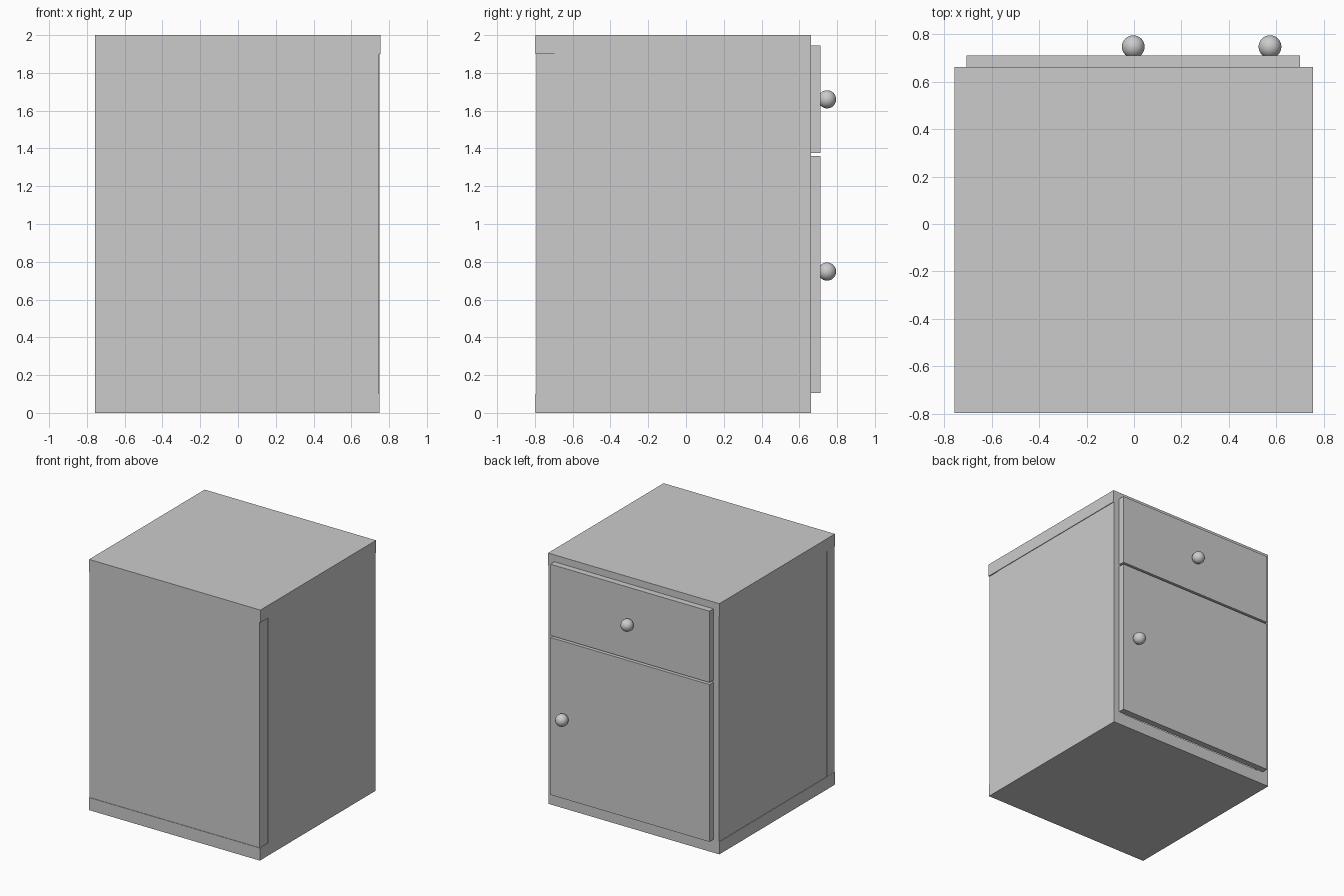
import bpy

if "Cube" in bpy.data.objects:
    bpy.data.objects.remove(bpy.data.objects["Cube"])


def box(name, x, y, z):
    """Axis-aligned box from (min, max) ranges."""
    bpy.ops.mesh.primitive_cube_add(
        size=1, location=[(a + b) / 2 for a, b in (x, y, z)])
    ob = bpy.context.object
    ob.name = name
    ob.scale = [b - a for a, b in (x, y, z)]
    bpy.ops.object.transform_apply(location=False, rotation=False, scale=True)
    return ob


def knob(name, x, z):
    bpy.ops.mesh.primitive_uv_sphere_add(
        segments=32, ring_count=16, radius=0.048, location=(x, 0.747, z))
    bpy.context.object.name = name
    bpy.ops.object.shade_smooth()


BACK, FRONT = -0.796, 0.661   # carcass depth
T = 0.1                       # board thickness

# Carcass boards: top overhangs slightly, back sits between the slabs
box("top_board", (-0.757, 0.755), (BACK, FRONT), (2 - T, 2))
box("bottom_board", (-0.757, 0.75), (BACK, FRONT), (0, T))
box("left_side", (-0.753, -0.653), (BACK + T, FRONT), (T, 2 - T))
box("right_side", (0.65, 0.75), (BACK + T, FRONT), (T, 2 - T))
box("back_board", (-0.756, 0.746), (BACK + 0.004, BACK + T), (T, 2 - T))

# Divider between drawer and cupboard
box("divider", (-0.653, 0.65), (BACK + T, FRONT), (1.32, 1.42))

# Overlay fronts
box("drawer_front", (-0.705, 0.70), (FRONT, 0.711), (1.376, 1.945))
box("cupboard_door", (-0.705, 0.70), (FRONT, 0.711), (0.105, 1.36))

# Round handles
knob("drawer_knob", -0.003, 1.66)
knob("door_knob", 0.573, 0.748)
